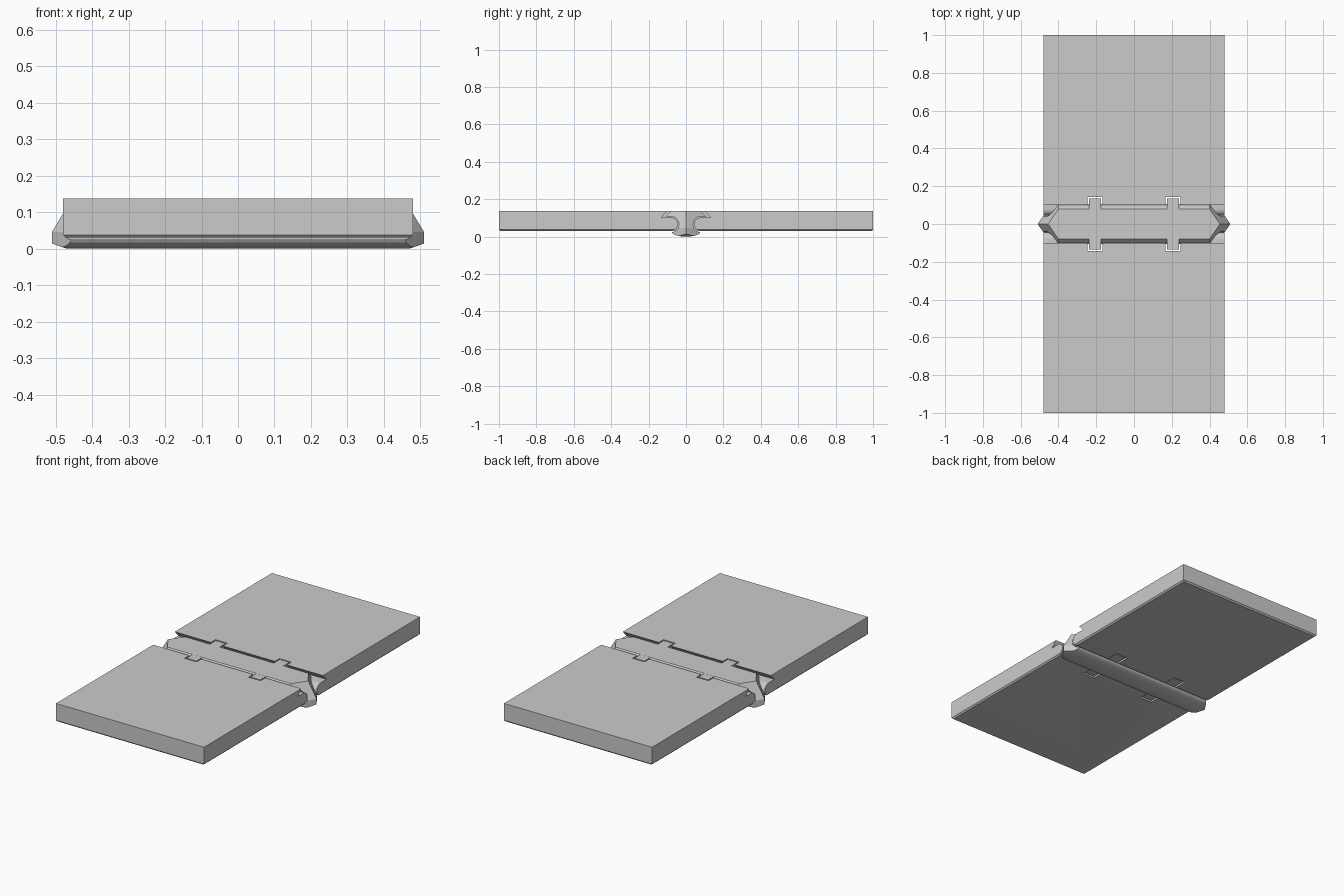
import bpy, bmesh
from math import sin, cos, radians
from mathutils import Vector

if "Cube" in bpy.data.objects:
    bpy.data.objects.remove(bpy.data.objects["Cube"])


def arc(cy, cz, ry, rz, a0, a1, n):
    """Points (y, z) along an elliptical arc, angles in degrees."""
    angles = [radians(a0 + (a1 - a0) * i / n) for i in range(n + 1)]
    return [(cy + ry * cos(a), cz + rz * sin(a)) for a in angles]


def make(name, profile, half, planes):
    """Extrude a (y, z) profile along x, then trim it with (point, normal) planes."""
    bm = bmesh.new()
    face = bm.faces.new([bm.verts.new((-half, y, z)) for y, z in profile])
    ext = bmesh.ops.extrude_face_region(bm, geom=[face], use_keep_orig=True)
    verts = [v for v in ext["geom"] if isinstance(v, bmesh.types.BMVert)]
    bmesh.ops.translate(bm, verts=verts, vec=(2 * half, 0, 0))
    for co, no in planes:
        cut = bmesh.ops.bisect_plane(bm, geom=bm.verts[:] + bm.edges[:] + bm.faces[:],
                                     dist=1e-6, plane_co=co, plane_no=no, clear_outer=True)
        edges = [e for e in cut["geom_cut"] if isinstance(e, bmesh.types.BMEdge)]
        if edges:
            bmesh.ops.holes_fill(bm, edges=[e for e in bm.edges if e.is_boundary])
    bmesh.ops.remove_doubles(bm, verts=bm.verts, dist=1e-5)
    bmesh.ops.recalc_face_normals(bm, faces=bm.faces)
    mesh = bpy.data.meshes.new(name)
    bm.to_mesh(mesh)
    bm.free()
    ob = bpy.data.objects.new(name, mesh)
    bpy.context.collection.objects.link(ob)
    return ob


def activate(ob):
    bpy.ops.object.select_all(action='DESELECT')
    ob.select_set(True)
    bpy.context.view_layer.objects.active = ob


def boxes_boolean(ob, operation, width, depth, z0, z1):
    """Apply a boolean with one cross bar at each x = +-0.207."""
    for x in (-0.207, 0.207):
        bpy.ops.mesh.primitive_cube_add(size=1, location=(x, 0, (z0 + z1) / 2))
        bar = bpy.context.object
        bar.name = "bar_cutter"
        bar.hide_render = True
        bar.scale = (width, 2 * depth, z1 - z0)
        bpy.context.view_layer.update()
        mod = ob.modifiers.new("bar", 'BOOLEAN')
        mod.operation, mod.solver, mod.object = operation, 'EXACT', bar
        activate(ob)
        bpy.ops.object.modifier_apply(modifier=mod.name)
        bpy.data.objects.remove(bar)


TOP = 0.137

# Panels: round nose, undercut lip, chamfered lower outer edges, two notches
side_chamfers = [((sx * 0.48, 0, 0.038), (sx, 0, -1)) for sx in (-1, 1)]
for name, s in (("front_panel", -1), ("back_panel", 1)):
    prof = [(1, TOP), (1, 0.038), (0.992, 0.03)]
    prof += arc(0.08, 0.066, 0.036, 0.036, 270, 90, 16)
    prof += [(0.133, 0.102), (0.10, TOP)]
    panel = make(name, [(s * y, z) for y, z in prof], 0.48, side_chamfers)
    boxes_boolean(panel, 'DIFFERENCE', 0.078, 0.143, -0.1, 0.3)
    activate(panel)
    bpy.ops.object.shade_smooth_by_angle(angle=radians(25))

# Connector: dovetail top, concave sockets, round underside, pointed ends
half = [(0.08, TOP), (0.107, 0.108)]
half += arc(0.08, 0.066, 0.042, 0.042, 90, 264, 16)
under = arc(0, 0.0242, 0.0756, 0.0242, 0, -180, 20)[1:-1]
prof = half + under + [(-y, z) for y, z in reversed(half)]
planes = []
for sx in (-1, 1):
    planes.append(((sx * 0.47, 0, 0), (sx * 0.35, 0, -1)))
    for sy in (-1, 1):
        tip = Vector((sx * 0.51, 0, 0.045))
        along = Vector((-sx * 0.055, sy * 0.08, 0))
        for up in (Vector((0, 0, 1)), Vector((-sx * 0.055, 0, TOP - 0.045))):
            n = along.cross(up)
            planes.append((tip, n if n.x * sx > 0 else -n))
connector = make("connector", prof, 0.53, planes)
boxes_boolean(connector, 'UNION', 0.064, 0.135, 0.034, TOP - 0.0002)
activate(connector)
bpy.ops.object.shade_smooth_by_angle(angle=radians(25))
